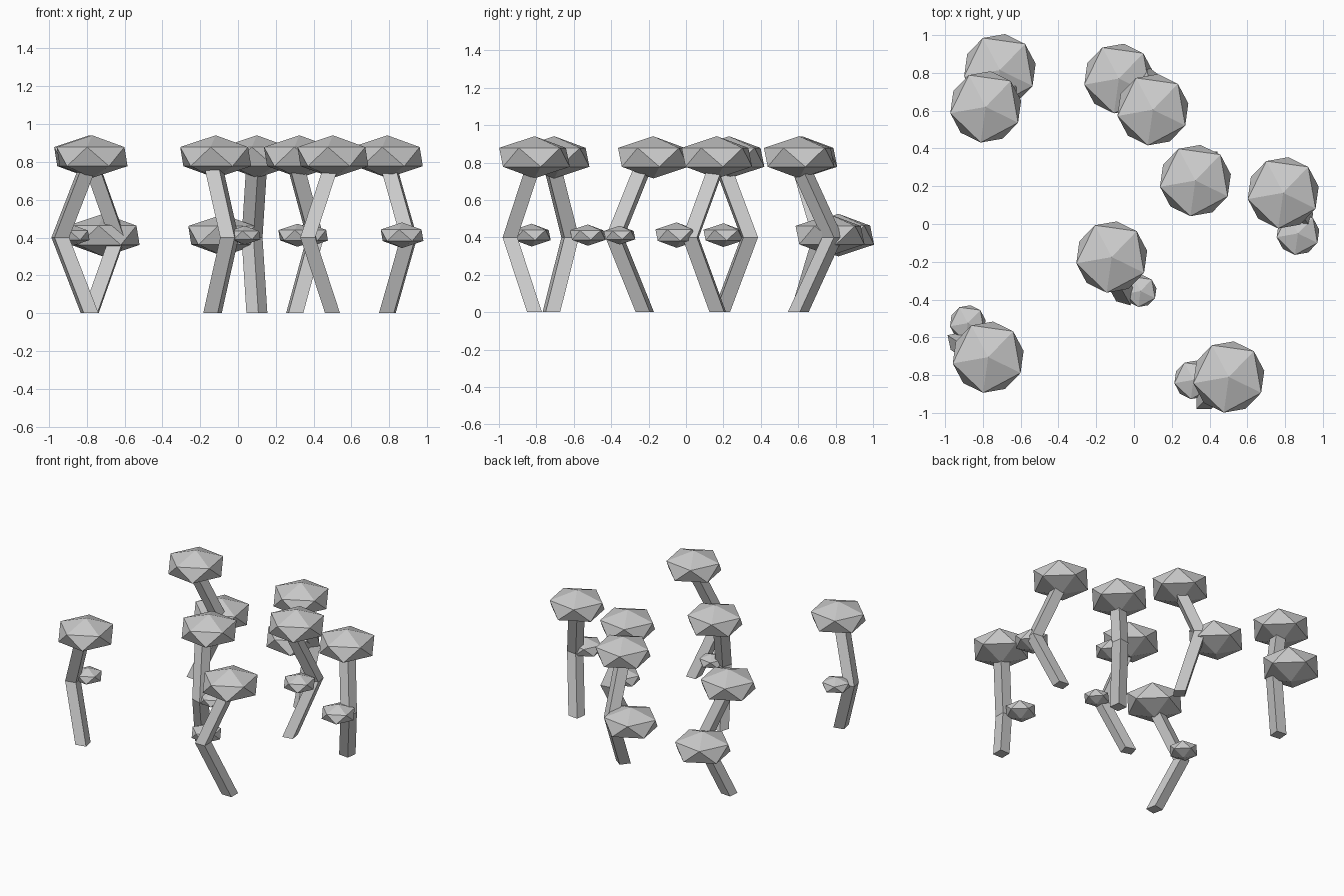
import bpy, bmesh
from math import radians, cos, sin
from mathutils import Matrix

if "Cube" in bpy.data.objects:
    bpy.data.objects.remove(bpy.data.objects["Cube"])

BEND = 0.185      # how far the elbow leans out
SECTION = 0.056   # trunk corner radius


def make_object(name, bm):
    bmesh.ops.recalc_face_normals(bm, faces=bm.faces)
    mesh = bpy.data.meshes.new(name)
    bm.to_mesh(mesh)
    bm.free()
    obj = bpy.data.objects.new(name, mesh)
    bpy.context.collection.objects.link(obj)
    return obj


def trunk(name, x, y, angle):
    """Square trunk with one elbow, a corner pointing along the bend."""
    a = radians(angle)
    bm = bmesh.new()
    rings = []
    for z, lean in ((0, 0), (0.4, BEND), (0.8, 0)):
        cx, cy = x + lean * cos(a), y + lean * sin(a)
        rings.append([bm.verts.new((cx + SECTION * cos(a + radians(90 * i)),
                                    cy + SECTION * sin(a + radians(90 * i)), z))
                      for i in range(4)])
    for low, high in zip(rings, rings[1:]):
        for i in range(4):
            j = (i + 1) % 4
            bm.faces.new((low[i], low[j], high[j], high[i]))
    bm.faces.new(rings[0][::-1])
    bm.faces.new(rings[-1])
    make_object(name, bm)


def crown(name, x, y, z, r):
    """Flattened 20-sided leaf clump."""
    bm = bmesh.new()
    bmesh.ops.create_icosphere(bm, subdivisions=1, radius=r)
    bm.transform(Matrix.Translation((x, y, z))
                 @ Matrix.Rotation(radians(190), 4, 'Z')
                 @ Matrix.Diagonal((1, 1, 0.53, 1)))
    make_object(name, bm)


# trunk base x, y, bend angle | top crown x, y | side crown x, y, radius
trees = [
    (-0.78, 0.60, 40, -0.785, 0.62, -0.71, 0.815, 0.215),
    (0.10, 0.60, 98, 0.10, 0.605, -0.08, 0.77, 0.208),
    (0.30, 0.19, 54, 0.325, 0.23, 0.37, 0.20, 0.12),
    (0.79, 0.17, -52, 0.79, 0.165, 0.868, -0.05, 0.128),
    (-0.135, -0.22, -61, -0.118, -0.175, 0.035, -0.355, 0.095),
    (-0.785, -0.72, 147, -0.772, -0.705, -0.88, -0.525, 0.107),
    (0.50, -0.81, 225, 0.502, -0.81, 0.315, -0.825, 0.115),
]
for n, (bx, by, ang, tx, ty, sx, sy, sr) in enumerate(trees, 1):
    trunk(f"trunk_{n}", bx, by, ang)
    crown(f"top_crown_{n}", tx, ty, 0.828, 0.213)
    crown(f"side_crown_{n}", sx, sy, 0.412, sr)
